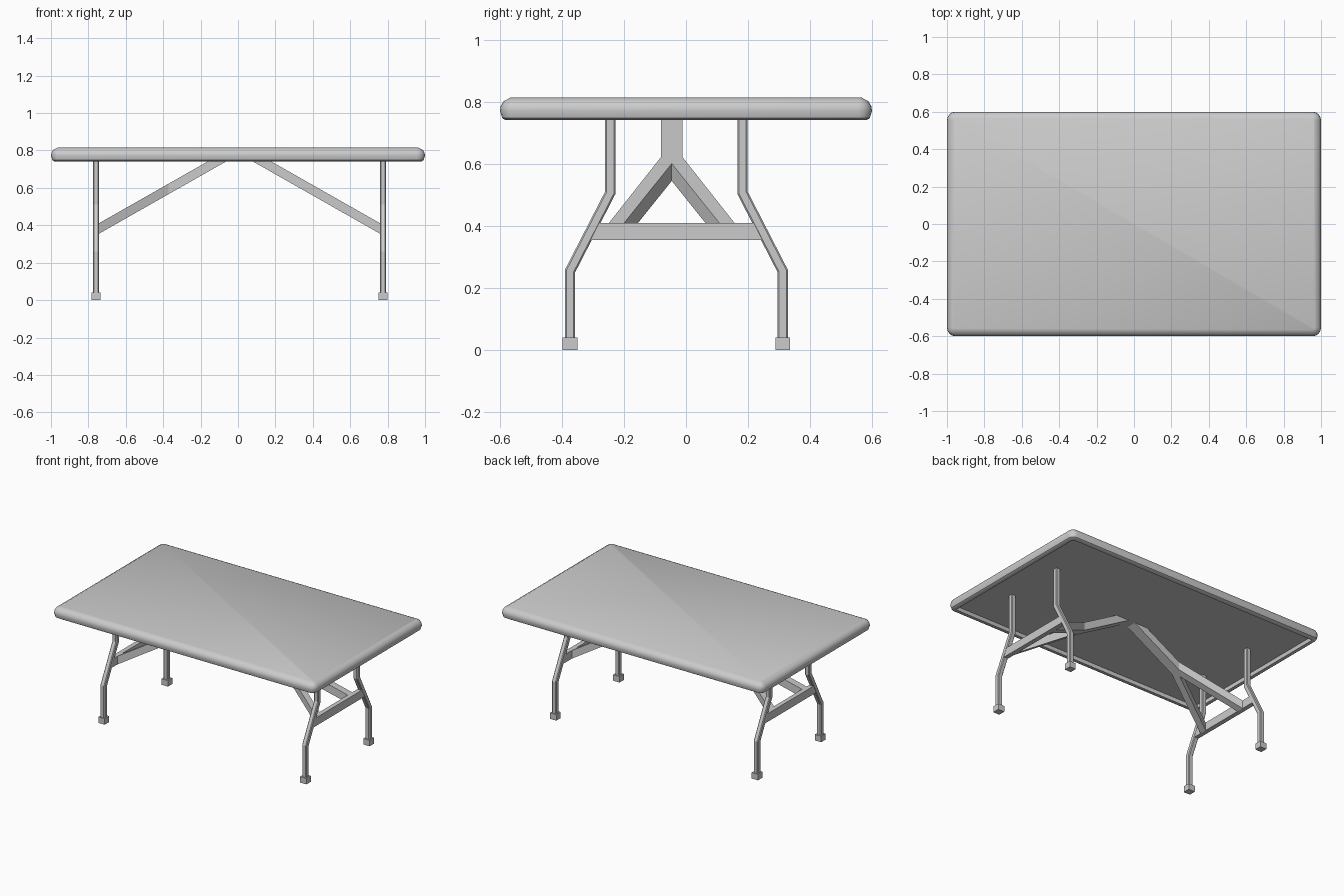
import bpy, bmesh, math
from mathutils import Vector

if "Cube" in bpy.data.objects:
    bpy.data.objects.remove(bpy.data.objects["Cube"])

CX = 0.008          # the leg frames mirror about this x
LEG_X = 0.767       # leg centre, measured from CX
MID_Y = -0.031      # middle of each leg pair
CEIL = 0.768        # recessed underside of the top


def finish(name, bm, mirror=False):
    bmesh.ops.recalc_face_normals(bm, faces=bm.faces[:])
    me = bpy.data.meshes.new(name)
    bm.to_mesh(me)
    bm.free()
    ob = bpy.data.objects.new(name, me)
    bpy.context.collection.objects.link(ob)
    if mirror:
        ob.location.x = CX
        ob.modifiers.new("mirror", 'MIRROR').use_axis[0] = True
    return ob


def loft(bm, rings):
    """Skin a list of closed rings and cap both ends."""
    vs = [[bm.verts.new(p) for p in r] for r in rings]
    n = len(vs[0])
    for a, b in zip(vs, vs[1:]):
        for i in range(n):
            j = (i + 1) % n
            bm.faces.new((a[i], a[j], b[j], b[i]))
    bm.faces.new(vs[0])
    bm.faces.new(vs[-1])


def box(bm, lo, hi):
    loft(bm, [[(lo[0], lo[1], z), (hi[0], lo[1], z), (hi[0], hi[1], z), (lo[0], hi[1], z)]
              for z in (lo[2], hi[2])])


def rounded_rect(hx, hy, r, z, seg=4):
    pts = []
    for k, (sx, sy) in enumerate(((1, 1), (-1, 1), (-1, -1), (1, -1))):
        for i in range(seg + 1):
            a = math.pi / 2 * (k + i / seg)
            pts.append((sx * (hx - r) + r * math.cos(a), sy * (hy - r) + r * math.sin(a), z))
    return pts


# Table top: rounded rim with a recessed underside
bm = bmesh.new()
rim = [(0.040, CEIL), (0.038, 0.742), (0.018, 0.742), (0.008, 0.748), (0, 0.772),
       (0.003, 0.788), (0.012, 0.803), (0.035, 0.815)]
loft(bm, [rounded_rect(1 - d, 0.6 - d, max(0.045 - d, 0.01), z) for d, z in rim])
top = finish("table_top", bm)
bpy.context.view_layer.objects.active = top
top.select_set(True)
bpy.ops.object.shade_smooth_by_angle(angle=math.radians(35))

# Bent legs: chamfered square tube swept along a path in the y-z plane
H, C = 0.0165, 0.005
section = [(H, H - C), (H - C, H), (C - H, H), (-H, H - C),
           (-H, C - H), (C - H, -H), (H - C, -H), (H, C - H)]
path = [Vector(p) for p in ((0.343, 0.02), (0.343, 0.255), (0.213, 0.508), (0.213, 0.785))]
for label, side in (("front", -1), ("back", 1)):
    rings = []
    for i, p in enumerate(path):
        d0 = (p - path[max(i - 1, 0)]).normalized()
        d1 = (path[min(i + 1, 3)] - p).normalized()
        t = (d0 + d1).normalized()
        m = 1 / max(t.dot(d0), t.dot(d1))
        rings.append([(LEG_X + u, MID_Y + side * (p.x + t.y * v * m), p.y - t.x * v * m)
                      for u, v in section])
    bm = bmesh.new()
    loft(bm, rings)
    finish(label + "_legs", bm, mirror=True)

    # Square foot caps
    bm = bmesh.new()
    y = MID_Y + side * 0.343
    box(bm, (LEG_X - 0.024, y - 0.024, 0), (LEG_X + 0.024, y + 0.024, 0.041))
    finish(label + "_feet", bm, mirror=True)

# Crossbar between each pair of legs
bm = bmesh.new()
box(bm, (LEG_X - 0.0155, MID_Y - 0.278, 0.355), (LEG_X + 0.0155, MID_Y + 0.278, 0.411))
finish("crossbars", bm, mirror=True)

# Slanted Y-shaped brace: outline of (distance inward, half width), cut at the ceiling
YB, SLOPE = -0.046, 0.568
half = [(0.80, 0.0), (0.80, 0.035), (0.372, 0.035), (0, 0.202), (0, 0.153), (0.336, 0.0)]
bm = bmesh.new()
for s in (-1, 1):
    rings = []
    for z0 in (0.355, 0.411):
        rings.append([(LEG_X - 0.0155 - u, YB + s * w, z0 + SLOPE * u) for u, w in half])
    loft(bm, rings)
bmesh.ops.remove_doubles(bm, verts=bm.verts[:], dist=1e-5)
# drop the inner walls where the two halves join
inner = [f for f in bm.faces if all(abs(v.co.y - YB) < 1e-5 for v in f.verts)]
bmesh.ops.delete(bm, geom=inner, context='FACES')
bmesh.ops.bisect_plane(bm, geom=bm.verts[:] + bm.edges[:] + bm.faces[:], dist=1e-6,
                       plane_co=(0, 0, CEIL + 0.002), plane_no=(0, 0, 1), clear_outer=True)
finish("braces", bm, mirror=True)
